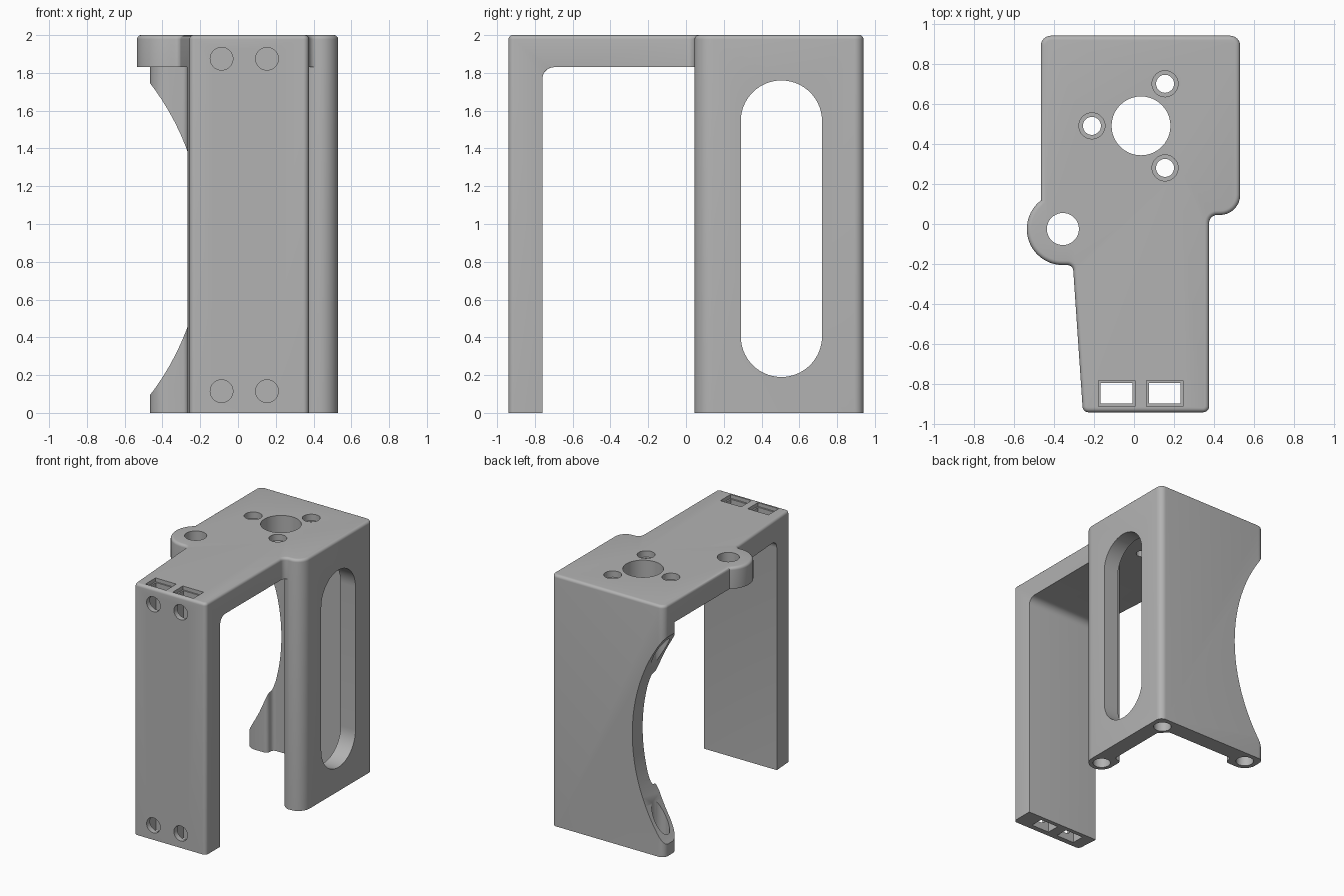
import bpy, bmesh, math
from mathutils import Vector, Matrix

if "Cube" in bpy.data.objects:
    bpy.data.objects.remove(bpy.data.objects["Cube"], do_unlink=True)

grey = bpy.data.materials.new("plain grey")
grey.use_nodes = True
tone = (0.45, 0.45, 0.45, 1)
grey.diffuse_color = tone
grey.node_tree.nodes["Principled BSDF"].inputs["Base Color"].default_value = tone


def arc(cx, cy, r, a0, a1, n=28):
    """Points along an arc, angles in degrees."""
    return [(cx + r * math.cos(math.radians(a0 + (a1 - a0) * i / n)),
             cy + r * math.sin(math.radians(a0 + (a1 - a0) * i / n)), 0)
            for i in range(n + 1)]


def rounded(points, n=8):
    """Round each corner (x, y, radius) of an outline."""
    out = []
    for i, (x, y, r) in enumerate(points):
        p = Vector((x, y))
        if r == 0:
            out.append(p)
            continue
        u = (Vector(points[i - 1][:2]) - p).normalized()
        v = (Vector(points[(i + 1) % len(points)][:2]) - p).normalized()
        half = u.angle(v) / 2
        c = p + (u + v).normalized() * r / math.sin(half)
        s = p + u * r / math.tan(half) - c
        e = p + v * r / math.tan(half) - c
        turn = s.angle_signed(e)
        out += [c + Matrix.Rotation(-turn * k / n, 2) @ s for k in range(n + 1)]
    return out


def prism(name, outline, low, high, axis="z"):
    """Extrude an outline; axis x takes (y, z) points, axis y takes (x, z)."""
    place = {"z": lambda a, b, h: (a, b, h),
             "x": lambda a, b, h: (h, a, b),
             "y": lambda a, b, h: (a, h, b)}[axis]
    bm = bmesh.new()
    base = bm.faces.new([bm.verts.new(place(p[0], p[1], low)) for p in outline])
    ext = bmesh.ops.extrude_face_region(bm, geom=[base])
    shift = Vector(place(0, 0, high - low))
    for v in ext["geom"]:
        if isinstance(v, bmesh.types.BMVert):
            v.co += shift
    bmesh.ops.recalc_face_normals(bm, faces=bm.faces)
    mesh = bpy.data.meshes.new(name)
    bm.to_mesh(mesh)
    bm.free()
    mesh.materials.append(grey)
    obj = bpy.data.objects.new(name, mesh)
    bpy.context.collection.objects.link(obj)
    return obj


def round_edges(obj, test, radius):
    """Bevel the edges whose two ends both pass the test."""
    bm = bmesh.new()
    bm.from_mesh(obj.data)
    edges = [e for e in bm.edges if all(test(v.co) for v in e.verts)]
    bmesh.ops.bevel(bm, geom=edges, offset=radius, segments=5, profile=0.5,
                    affect="EDGES", clamp_overlap=True)
    bm.to_mesh(obj.data)
    bm.free()


def cut(obj, cutter):
    mod = obj.modifiers.new("cut", "BOOLEAN")
    mod.operation, mod.solver, mod.object = "DIFFERENCE", "EXACT", cutter
    cutter.hide_render = True
    bpy.context.view_layer.objects.active = obj
    bpy.ops.object.modifier_apply(modifier=mod.name)
    bpy.data.objects.remove(cutter, do_unlink=True)


def hole(x, y, r, low, high, axis="z"):
    cut(bracket, prism("hole_cutter", arc(x, y, r, 0, 351, 39), low, high, axis))


def box(x0, x1, y0, y1, low, high):
    cut(bracket, prism("pocket_cutter", [(x0, y0), (x1, y0), (x1, y1), (x0, y1)], low, high))


# Full-height body in plan, with the round ear on the left
plan = [(-0.255, -0.94, 0.03), (0.375, -0.94, 0.03), (0.375, 0.045, 0.04),
        (0.53, 0.045, 0.1), (0.53, 0.94, 0.05), (-0.465, 0.94, 0.05)]
plan += arc(-0.355, -0.025, 0.18, 127.7, 270) + [(-0.305, -0.205, 0.03)]
bracket = prism("bracket", rounded(plan), 0, 2)
round_edges(bracket, lambda c: c.z > 1.99, 0.022)

# Open space under the plate, leaving front leg, side wall, back wall and bosses
space = [(-1.2, -0.76, 0), (1, -0.76, 0), (1, 0.043, 0), (0.335, 0.043, 0.095),
         (0.335, 0.25, 0.03), (0.4, 0.25, 0.03), (0.4, 0.745, 0.03),
         (0.335, 0.81, 0.03), (-0.26, 0.81, 0.03), (-0.26, 0.74, 0.03),
         (-0.466, 0.74, 0.1), (-0.466, 0.85, 0), (-1.2, 0.85, 0)]
void = prism("space_cutter", rounded(space), -0.5, 1.83)
round_edges(void, lambda c: c.z > 1.8 and abs(c.y + 0.76) < 0.001, 0.06)
cut(bracket, void)

# Soft inner edge along the leg and plate on the model's left
round_edges(bracket, lambda c: abs(c.x - 0.375) < 0.002 and -0.765 < c.y < 0.006
            and c.z < 1.835, 0.025)

# Slot in the side wall
slot = arc(0.505, 1.545, 0.215, 0, 180) + arc(0.505, 0.405, 0.215, 180, 360)
cut(bracket, prism("slot_cutter", slot, 0.2, 0.8, "x"))

# Large arc cut from the back wall
cut(bracket, prism("arc_cutter", arc(-1.54, 0.92, 1.355, 0, 357, 119), 0.6, 1.2, "y"))

# Blind holes up the three bosses
for x, y in ((0.43, 0.14), (0.43, 0.84), (-0.365, 0.84)):
    hole(x, y, 0.065, -0.2, 1.7)

# Plate holes: ear, centre and three stepped screw holes
hole(-0.355, -0.025, 0.08, 1.7, 2.2)
hole(0.035, 0.49, 0.147, 1.7, 2.2)
for x, y in ((-0.21, 0.49), (0.155, 0.7), (0.155, 0.28)):
    hole(x, y, 0.045, 1.7, 2.2)
    hole(x, y, 0.065, 1.95, 2.2)

# Two channels down the front leg, each with a lip and two front holes
for x0, x1 in ((-0.178, 0.004), (0.062, 0.245)):
    box(x0 + 0.012, x1 - 0.012, -0.897, -0.793, -0.2, 2.2)
    box(x0, x1, -0.91, -0.782, 1.97, 2.2)
    for z in (0.115, 1.875):
        hole((x0 + x1) / 2, z, 0.06, -1.1, -0.85, "y")

bpy.ops.object.select_all(action="DESELECT")
bracket.select_set(True)
bpy.context.view_layer.objects.active = bracket
bpy.ops.object.shade_smooth_by_angle(angle=math.radians(30))
